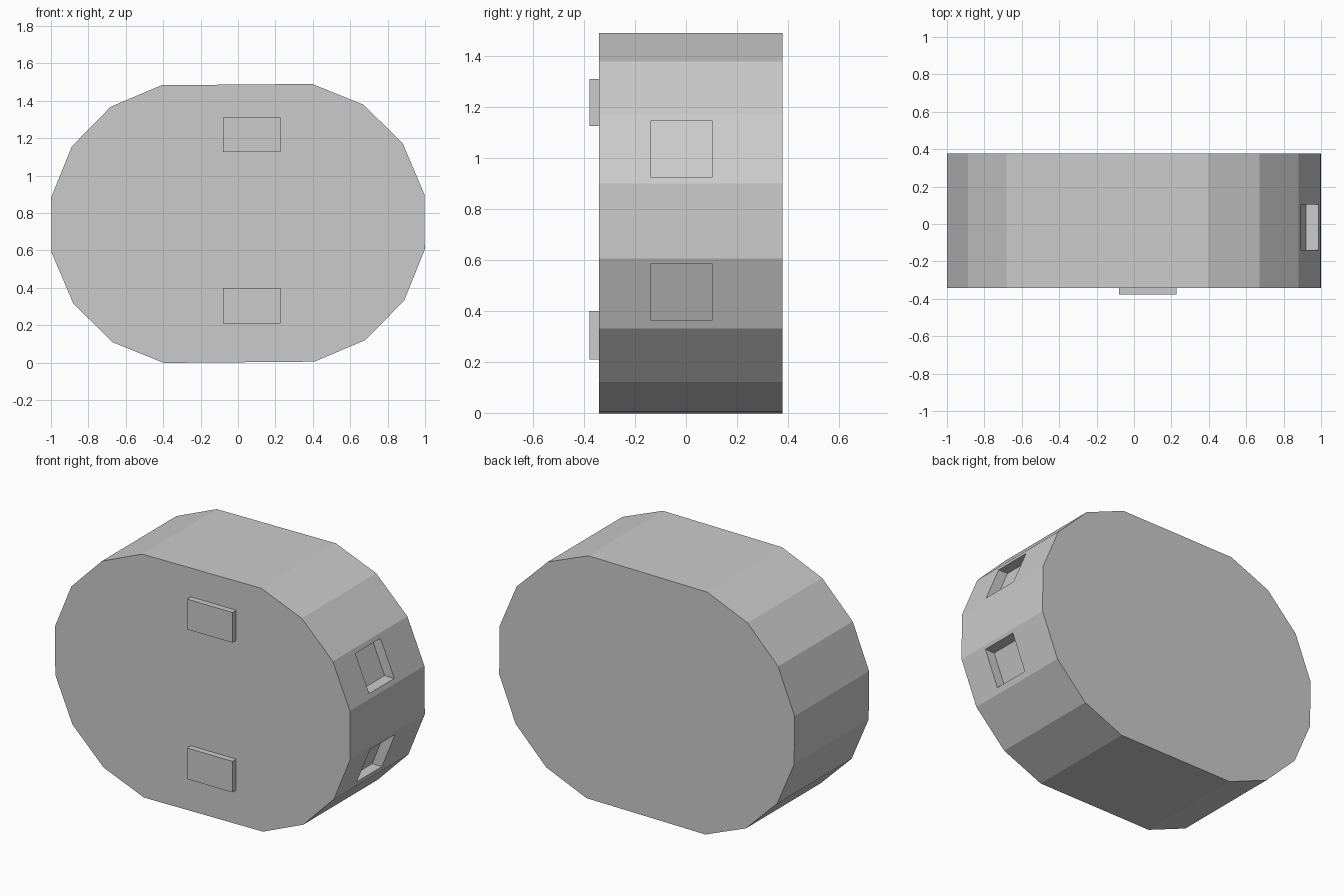
import bpy, bmesh, math

if "Cube" in bpy.data.objects:
    bpy.data.objects.remove(bpy.data.objects["Cube"])


def prism(name, outline, y0, y1):
    """Extrude an (x, z) outline from y0 to y1."""
    bm = bmesh.new()
    face = bm.faces.new([bm.verts.new((x, y0, z)) for x, z in outline])
    ext = bmesh.ops.extrude_face_region(bm, geom=[face])
    verts = [v for v in ext["geom"] if isinstance(v, bmesh.types.BMVert)]
    bmesh.ops.translate(bm, verts=verts, vec=(0, y1 - y0, 0))
    bmesh.ops.recalc_face_normals(bm, faces=bm.faces)
    mesh = bpy.data.meshes.new(name)
    bm.to_mesh(mesh)
    bm.free()
    obj = bpy.data.objects.new(name, mesh)
    bpy.context.collection.objects.link(obj)
    return obj


# Body outline: a 16-gon split and widened, tilted very slightly
RADIUS, SPLIT, MID_Z, TILT = 0.757, 0.255, 0.744, math.radians(0.5)
FRONT, BACK = -0.342, 0.378
outline = []
for i in range(16):
    a = (i + 0.5) * math.tau / 16
    x = RADIUS * math.cos(a) + math.copysign(SPLIT, math.cos(a))
    z = RADIUS * math.sin(a)
    outline.append((x * math.cos(TILT) - z * math.sin(TILT),
                    MID_Z + x * math.sin(TILT) + z * math.cos(TILT)))
body = prism("body", outline, FRONT, BACK)


# Two pockets in the right side, each with a floor parallel to its facet
def facet_x(p, q, z):
    return p[0] + (q[0] - p[0]) * (z - p[1]) / (q[1] - p[1])


DEPTH = 0.066
for p, q, z0, z1 in ((outline[0], outline[1], 0.926, 1.146),
                     (outline[14], outline[15], 0.365, 0.585)):
    cutter = prism("pocket_cutter",
                   [(facet_x(p, q, z0) - DEPTH, z0), (1.2, z0),
                    (1.2, z1), (facet_x(p, q, z1) - DEPTH, z1)], -0.14, 0.103)
    cutter.hide_render = True
    mod = body.modifiers.new("pocket", 'BOOLEAN')
    mod.operation = 'DIFFERENCE'
    mod.solver = 'EXACT'
    mod.object = cutter
    bpy.context.view_layer.objects.active = body
    bpy.ops.object.modifier_apply(modifier=mod.name)
    bpy.data.objects.remove(cutter)

# Raised plates on the front
for name, z0, z1 in (("lower_plate", 0.21, 0.40), ("upper_plate", 1.125, 1.31)):
    prism(name, [(-0.08, z0), (0.227, z0), (0.227, z1), (-0.08, z1)],
          -0.378, FRONT)
